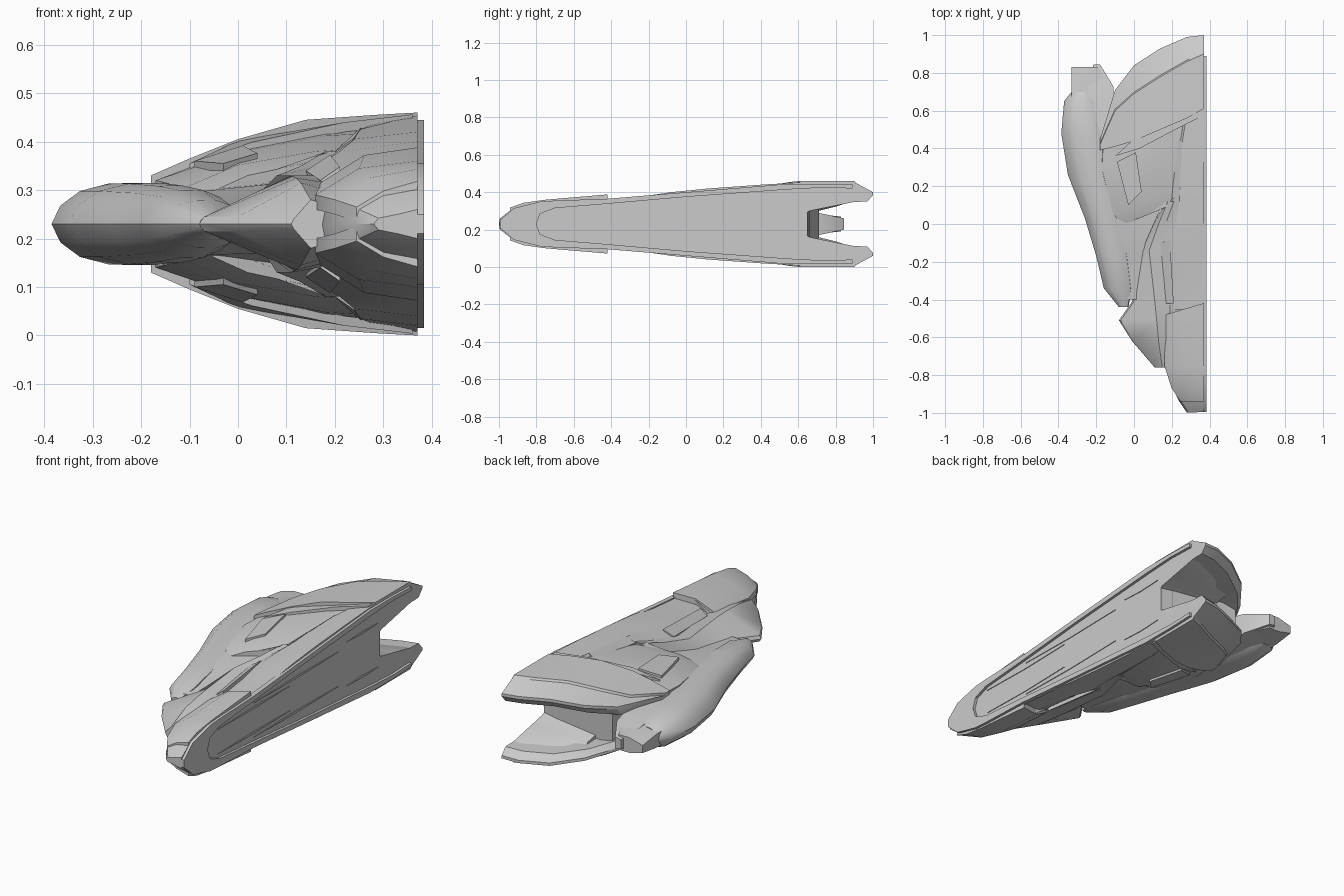
import bpy, bmesh, math

MID = 0.23      # height of the symmetry plane
CUT = 0.37      # side where the hull is sliced flat

cube = bpy.data.objects.get("Cube")
if cube:
    bpy.data.objects.remove(cube, do_unlink=True)

grey = bpy.data.materials.new("hull_grey")
grey.use_nodes = True
colour = (0.6, 0.6, 0.6, 1)
grey.diffuse_color = colour
grey.node_tree.nodes["Principled BSDF"].inputs["Base Color"].default_value = colour


def finish(name, bm, angle=28):
    """Clean the mesh, link it and shade it smooth with sharp creases."""
    bmesh.ops.remove_doubles(bm, verts=bm.verts, dist=0.0005)
    bmesh.ops.recalc_face_normals(bm, faces=bm.faces)
    mesh = bpy.data.meshes.new(name)
    bm.to_mesh(mesh)
    bm.free()
    obj = bpy.data.objects.new(name, mesh)
    bpy.context.collection.objects.link(obj)
    mesh.materials.append(grey)
    bpy.ops.object.select_all(action='DESELECT')
    obj.select_set(True)
    bpy.context.view_layer.objects.active = obj
    bpy.ops.object.shade_smooth_by_angle(angle=math.radians(angle))
    return obj


def skin(bm, rings):
    """Join closed rings of points into a capped tube."""
    loops = [[bm.verts.new(p) for p in ring] for ring in rings]
    for a, b in zip(loops, loops[1:]):
        for i in range(len(a)):
            j = (i + 1) % len(a)
            bm.faces.new((a[i], a[j], b[j], b[i]))
    bm.faces.new(loops[0])
    bm.faces.new(loops[-1])


def loft(name, stations, skew=0, angle=28):
    """Stations are (y, [(x, half height), ...]), mirrored about the midplane."""
    bm = bmesh.new()
    rings = []
    for y, half in stations:
        top = [(x, y + skew * x, MID + h) for x, h in half]
        low = [(x, y + skew * x, MID - h) for x, h in reversed(half)]
        rings.append(top + low)
    skin(bm, rings)
    return finish(name, bm, angle)


def mirrored(name, rings):
    """Build one tube above the midplane and its twin below."""
    bm = bmesh.new()
    for sign in (1, -1):
        skin(bm, [[(x, y, MID + sign * h) for x, y, h in ring] for ring in rings])
    return finish(name, bm)


def plate(name, outline, depth=0.02):
    """Thin panel following (x, y, half height) corners, above and below."""
    mirrored(name, [outline, [(x, y, h - depth) for x, y, h in outline]])


# Blunt nose, set slightly inside its armour
loft("nose_core", [
    (-1.01, [(.28, 0), (.29, .012), (.33, .02), (CUT, .03)]),
    (-.95, [(.24, 0), (.25, .03), (.30, .06), (CUT, .075)]),
    (-.87, [(.20, 0), (.205, .045), (.27, .085), (CUT, .103)]),
    (-.75, [(.17, 0), (.18, .05), (.25, .105), (CUT, .12)]),
    (-.46, [(.18, 0), (.185, .08), (.26, .135), (CUT, .15)])], skew=0.04)

# Armour shells over the nose: (y, outer x, shoulder x, heights), slanted rear edge
nose = [(-.94, 0, .245, .30, .035, .068, .088), (-.87, 0, .20, .27, .05, .095, .113),
        (-.75, 0, .16, .25, .06, .115, .13), (-.53, .3, .17, .26, .085, .142, .158)]
mirrored("nose_armour", [
    [(x, y + slant * x, h) for x, h in ((edge, a), (mid, b), (CUT, c),
                                        (CUT, c - .03), (mid, b - .03), (edge, a - .03))]
    for y, slant, edge, mid, a, b, c in nose])

# Long central spine along the flat side
loft("spine", [
    (-.60, [(.20, 0), (.20, .07), (.26, .10), (CUT, .115)]),
    (-.25, [(.14, 0), (.15, .085), (.23, .125), (CUT, .145)]),
    (-.08, [(.11, 0), (.12, .09), (.21, .15), (CUT, .17)]),
    (.12, [(.18, 0), (.18, .12), (.24, .175), (CUT, .19)]),
    (.40, [(.21, 0), (.21, .15), (.25, .195), (CUT, .21)]),
    (.65, [(.24, 0), (.24, .17), (.29, .21), (CUT, .225)])])

# Broad middle body with a slanted front edge
loft("middle_body", [
    (.02, [(-.08, 0), (-.08, .055), (.02, .1), (.16, .13), (.30, .14)]),
    (.10, [(-.12, 0), (-.11, .075), (.0, .122), (.16, .15), (.30, .16)]),
    (.36, [(-.18, 0), (-.17, .09), (.0, .148), (.18, .182), (.30, .19)]),
    (.54, [(-.20, 0), (-.16, .09), (.0, .155), (.18, .195), (.30, .2)])], skew=0.4)

# Low web closing the space between the pod and the claw
loft("pod_web", [
    (-.40, [(-.08, 0), (-.07, .03), (.02, .03)]),
    (-.15, [(-.12, 0), (-.10, .06), (.05, .05)]),
    (-.10, [(-.12, 0), (-.10, .065), (.06, .06)]),
    (.08, [(-.12, 0), (-.10, .07), (.14, .09)])])

# Swept claw beside the nose, with a ridge falling towards it
loft("side_claw", [
    (-.76, [(.11, 0), (.115, .01), (.15, .05), (.22, .03)]),
    (-.62, [(-.01, 0), (.0, .015), (.13, .085), (.22, .06)]),
    (-.51, [(-.08, 0), (-.07, .015), (.12, .095), (.22, .07)]),
    (-.41, [(-.01, 0), (.0, .02), (.11, .1), (.22, .08)]),
    (-.14, [(.03, 0), (.035, .03), (.08, .10), (.20, .10)]),
    (.0, [(.10, 0), (.105, .05), (.13, .12), (.22, .13)]),
    (.12, [(.17, 0), (.17, .08), (.18, .15), (.24, .15)])])

# Rounded outer pod, one oval section per (y, outer x, inner x, half height)
oval = [(0, 0), (.08, .45), (.25, .8), (.5, .98), (.75, 1), (.95, .8), (1, 0)]
pod = [(-.44, -.08, -.03, .02), (-.34, -.16, -.01, .05), (-.17, -.2, -.03, .07),
       (.03, -.26, -.07, .08), (.26, -.35, -.10, .085), (.48, -.385, -.15, .085),
       (.65, -.37, -.2, .07), (.70, -.33, -.23, .05)]
loft("outer_pod", [(y, [(a + (b - a) * t, h * k) for t, k in oval])
                   for y, a, b, h in pod], angle=40)

# Stubby tail block behind the pod
loft("tail_block", [
    (.55, [(-.33, 0), (-.33, .04), (-.25, .055), (-.12, .055)]),
    (.72, [(-.33, 0), (-.33, .035), (-.25, .05), (-.12, .05)]),
    (.83, [(-.33, 0), (-.33, .02), (-.25, .04), (-.19, .04)])])
loft("tail_fin", [
    (.38, [(-.24, 0), (-.24, .07), (-.10, .09)]),
    (.60, [(-.24, 0), (-.24, .06), (-.10, .08)]),
    (.73, [(-.24, 0), (-.24, .05), (-.11, .055)]),
    (.845, [(-.215, 0), (-.215, .025), (-.18, .03)])])

# Rear armour shells: (x, front y, crease y, rear y, front h, rear h)
rows = [(-.18, .39, .42, .45, .10, .095), (-.10, .41, .60, .71, .135, .115),
        (.0, .44, .69, .84, .175, .145), (.14, .50, .78, .93, .215, .175),
        (.28, .56, .86, .99, .225, .175), (CUT, .61, .90, 1, .23, .17)]
mirrored("rear_armour", [[
    (x, front, h), (x, crease, h), (x, crease + .008, h - .01),
    (x, rear, tip), (x, rear, tip - .015),
    (x, rear - .08 * (rear - front), tip - .05), (x, crease - .1, h * .5),
    (x, front, h * .5)] for x, front, crease, rear, h, tip in rows])

# Inner prongs lining the rear mouth
mirrored("mouth_lining", [[
    (x, .58, .15), (x, back, .145), (x, back - .05, .12), (x, .76, .09),
    (x, .66, .07), (x, .58, .02)]
    for x, back in ((.04, .82), (.22, .90), (CUT, .96))])

# Wall of the rear mouth
loft("mouth_wall", [
    (.56, [(-.10, 0), (-.10, .08), (.0, .12), (.2, .16), (CUT, .18)]),
    (.70, [(-.07, 0), (-.07, .07), (.0, .09), (.2, .10), (CUT, .11)])], skew=-0.14)

# Raised surface panels
plate("forward_slash", [(-.09, -.02, .052), (.17, .09, .145), (.2, .13, .15), (-.08, .01, .065)])
plate("hatch_panel", [(-.03, .10, .125), (.04, .17, .146), (.01, .38, .162), (-.09, .33, .130)])
plate("armour_band", [(-.10, .36, .125), (.03, .40, .169), (.22, .50, .21),
                      (.36, .57, .226), (.36, .60, .226), (.0, .45, .172)])
plate("spine_strip", [(.20, .13, .15), (.24, .15, .178), (.255, .44, .2), (.225, .44, .175)])
plate("forward_strip", [(.17, -.42, .09), (.21, -.42, .118), (.19, -.08, .143), (.14, -.1, .11)])

# Rim around the flat side: (y, outer h, inner h)
rim = [(-.995, .02, .0), (-.92, .085, .0), (-.8, .115, .0), (-.78, .12, .055),
       (-.7, .125, .085), (-.42, .135, .108), (.0, .17, .145),
       (.55, .215, .185), (.74, .215, .195), (.89, .21, .19)]
mirrored("flat_side_rim", [[(CUT - .01, y, b), (CUT + .014, y, b),
                            (CUT + .014, y, a), (CUT - .01, y, a)] for y, a, b in rim])

# Long shallow ribs on the flat side: (start y, end y, half height)
for start, end, h in ((-.7, -.1, .065), (-.4, .3, .09), (.37, .63, .115)):
    w = .006
    mirrored("flat_side_rib", [[(x, start, h), (x, (start + end) / 2, h + w),
                                (x, end, h), (x, (start + end) / 2, h - w)]
                               for x in (CUT - .01, CUT + .004)])
